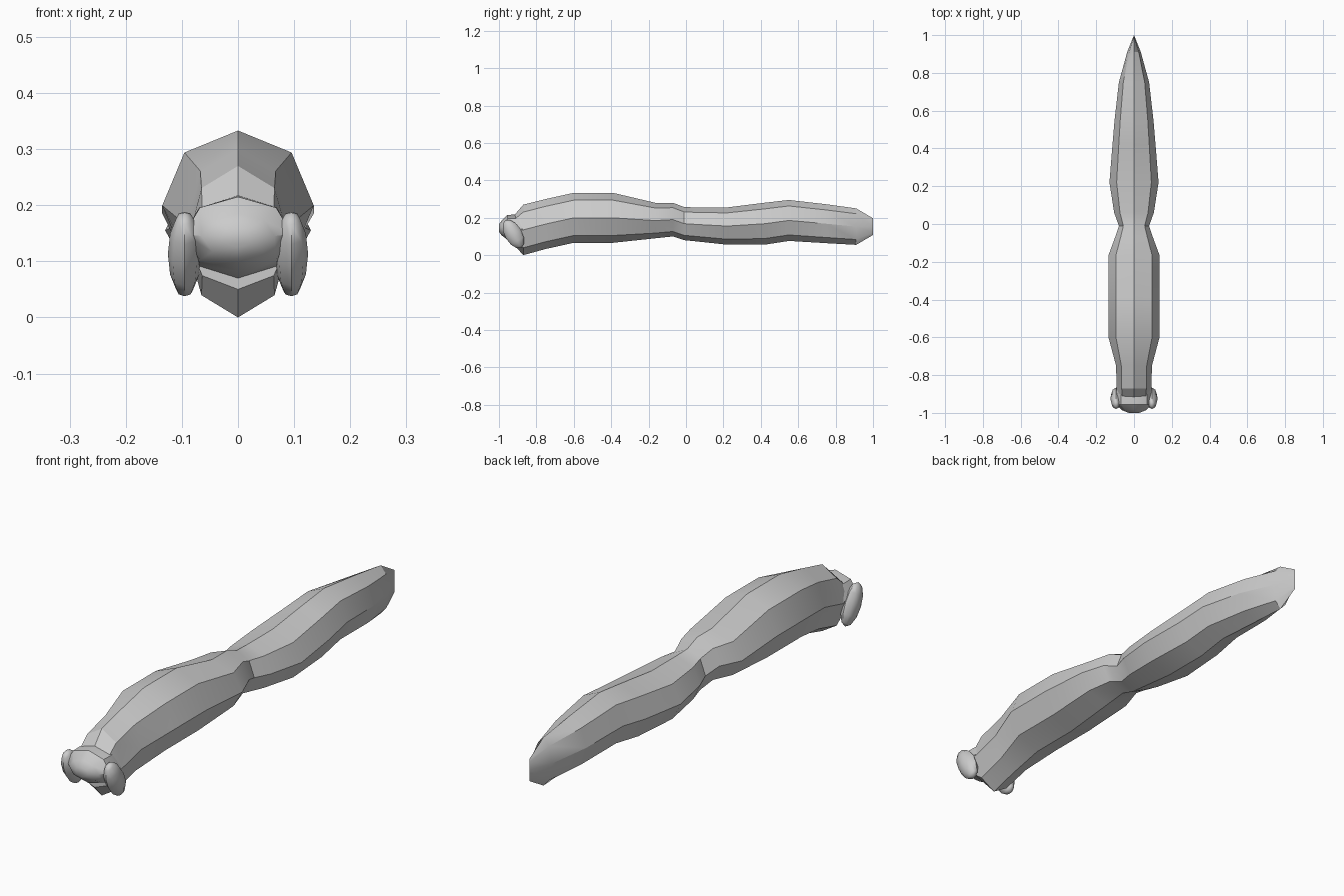
import bpy, bmesh, math
from mathutils import Matrix

if "Cube" in bpy.data.objects:
    bpy.data.objects.remove(bpy.data.objects["Cube"])

grey = bpy.data.materials.new("grey")
grey.diffuse_color = (0.6, 0.6, 0.6, 1)
grey.use_nodes = True
grey.node_tree.nodes["Principled BSDF"].inputs["Base Color"].default_value = grey.diffuse_color


def finish(name, bm, angle=25):
    bmesh.ops.remove_doubles(bm, verts=bm.verts, dist=0.0005)
    bmesh.ops.recalc_face_normals(bm, faces=bm.faces)
    me = bpy.data.meshes.new(name)
    bm.to_mesh(me)
    bm.free()
    me.materials.append(grey)
    ob = bpy.data.objects.new(name, me)
    bpy.context.collection.objects.link(ob)
    bpy.ops.object.select_all(action='DESELECT')
    bpy.context.view_layer.objects.active = ob
    ob.select_set(True)
    bpy.ops.object.shade_smooth_by_angle(angle=math.radians(angle))
    return ob


def loft(name, rings, angle=25):
    """Octagonal rings (y, half width, bottom, top) with a point on the ridge."""
    bm = bmesh.new()
    loops = []
    for y, w, z0, z1 in rings:
        mid, half = (z0 + z1) / 2, (z1 - z0) / 2
        loops.append([bm.verts.new((w * math.sin(i * math.pi / 4), y,
                                    mid + half * math.cos(i * math.pi / 4)))
                      for i in range(8)])
    for a, b in zip(loops, loops[1:]):
        for i in range(8):
            j = (i + 1) % 8
            bm.faces.new((a[i], a[j], b[j], b[i]))
    bm.faces.new(loops[0])
    if rings[-1][1] > 0.001:
        bm.faces.new(loops[-1])
    return finish(name, bm, angle)


# Long body: front bulge, narrow waist, tail tapering to a vertical edge
loft("body", [
    (-0.915, 0.09, 0.05, 0.217),
    (-0.87, 0.092, 0.0, 0.27),
    (-0.75, 0.095, 0.033, 0.30),
    (-0.60, 0.135, 0.066, 0.333),
    (-0.39, 0.135, 0.066, 0.333),
    (-0.165, 0.135, 0.09, 0.28),
    (-0.07, 0.10, 0.10, 0.28),
    (-0.01, 0.08, 0.08, 0.257),
    (0.06, 0.105, 0.073, 0.255),
    (0.22, 0.13, 0.056, 0.255),
    (0.42, 0.114, 0.056, 0.28),
    (0.55, 0.103, 0.076, 0.295),
    (0.75, 0.08, 0.064, 0.272),
    (0.91, 0.036, 0.055, 0.25),
    (1.0, 0.0003, 0.108, 0.197),
])

# Blunt head
loft("head", [
    (-0.87, 0.09, 0.06, 0.217),
    (-0.915, 0.098, 0.07, 0.217),
    (-0.955, 0.096, 0.083, 0.215),
    (-0.985, 0.065, 0.105, 0.185),
    (-1.0, 0.028, 0.125, 0.165),
][::-1], 40)

# Tilted oval eyes
for side, label in ((-1, "left"), (1, "right")):
    bm = bmesh.new()
    bmesh.ops.create_uvsphere(bm, u_segments=8, v_segments=6, radius=1)
    bm.transform(Matrix.Translation((side * 0.095, -0.923, 0.113))
                 @ Matrix.Rotation(math.radians(30), 4, 'X')
                 @ Matrix.Diagonal((0.03, 0.046, 0.085, 1)))
    finish(label + "_eye", bm, 50)
